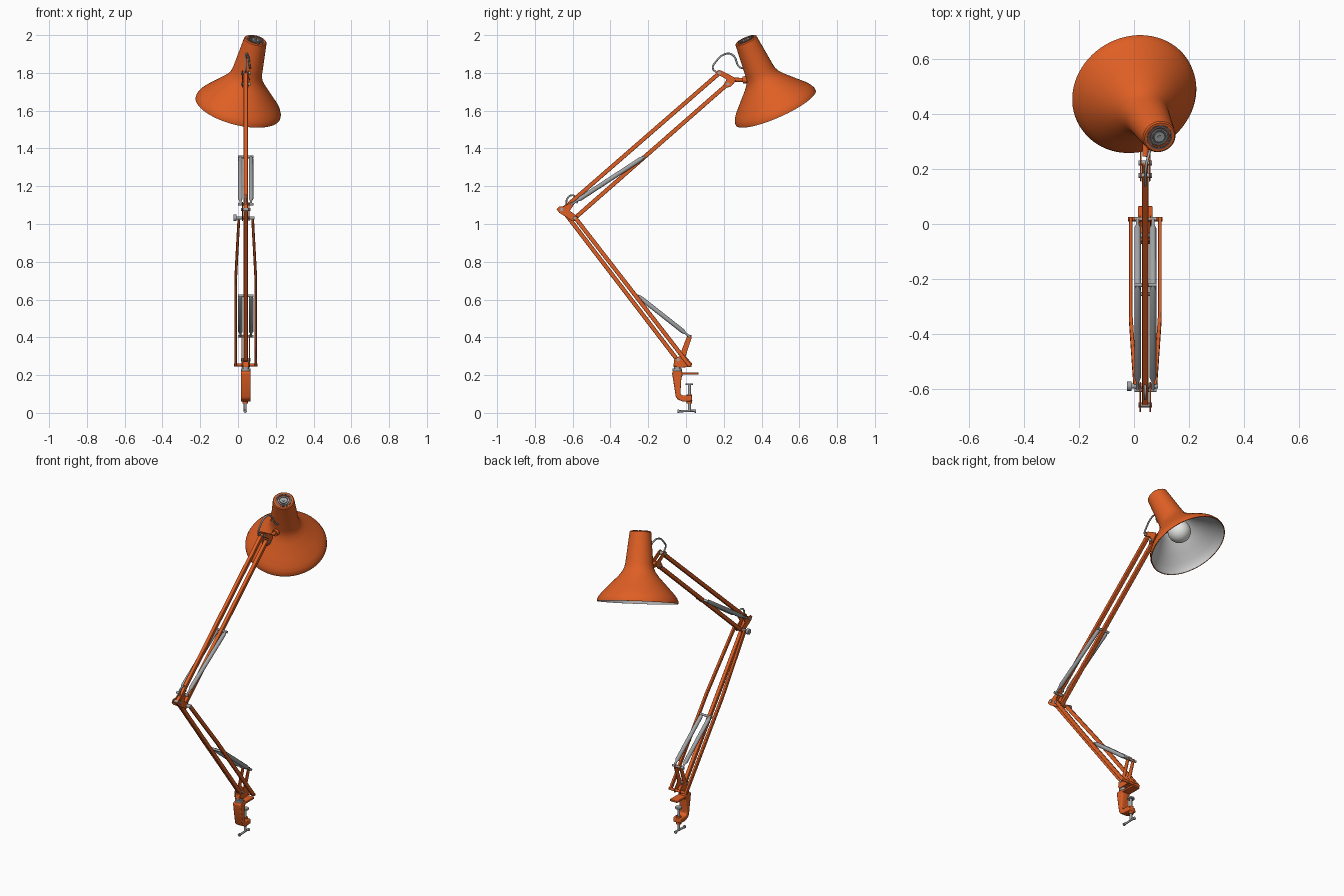
import bpy, bmesh, math
from mathutils import Vector, Matrix

if "Cube" in bpy.data.objects:
    bpy.data.objects.remove(bpy.data.objects["Cube"])

CX = 0.041  # centre plane of the arm


def material(name, rgb):
    m = bpy.data.materials.new(name)
    m.diffuse_color = (*rgb, 1)
    m.use_nodes = True
    m.node_tree.nodes["Principled BSDF"].inputs["Base Color"].default_value = m.diffuse_color
    return m


ORANGE = material("orange_paint", (0.74, 0.115, 0.018))
STEEL = material("grey_steel", (0.36, 0.37, 0.38))
DARK = material("dark_grey", (0.10, 0.10, 0.11))
INNER = material("shade_lining", (0.60, 0.60, 0.60))
GLASS = material("bulb_white", (0.80, 0.80, 0.78))


def finish(name, bm, mats, bevel=0.0, smooth=True):
    bmesh.ops.recalc_face_normals(bm, faces=bm.faces)
    me = bpy.data.meshes.new(name)
    bm.to_mesh(me)
    bm.free()
    ob = bpy.data.objects.new(name, me)
    bpy.context.collection.objects.link(ob)
    for m in mats:
        me.materials.append(m)
    if bevel:
        b = ob.modifiers.new("bevel", "BEVEL")
        b.width, b.segments = bevel, 2
    if smooth:
        bpy.ops.object.select_all(action='DESELECT')
        bpy.context.view_layer.objects.active = ob
        ob.select_set(True)
        bpy.ops.object.shade_smooth_by_angle(angle=math.radians(35))
    return ob


def frame(origin, axis):
    return Matrix.Translation(origin) @ Vector(axis).to_track_quat('Z', 'Y').to_matrix().to_4x4()


def revolve(name, profile, origin, axis, mats, n=24, split=None):
    """Spin (radius, height) points round an axis; segments from index split use material 1."""
    bm = bmesh.new()
    rings = []
    for r, h in profile:
        if r < 1e-5:
            rings.append([bm.verts.new((0, 0, h))] * n)
        else:
            rings.append([bm.verts.new((r * math.cos(2 * math.pi * i / n),
                                        r * math.sin(2 * math.pi * i / n), h)) for i in range(n)])
    for k in range(len(rings) - 1):
        for i in range(n):
            j = (i + 1) % n
            vs = list(dict.fromkeys((rings[k][i], rings[k][j], rings[k + 1][j], rings[k + 1][i])))
            f = bm.faces.new(vs)
            f.material_index = 1 if split is not None and k >= split else 0
    bm.transform(frame(origin, axis))
    return finish(name, bm, mats)


def rod(name, a, b, r, mat, n=16):
    a, b = Vector(a), Vector(b)
    L = (b - a).length
    return revolve(name, [(0, 0), (r, 0), (r, L), (0, L)], a, b - a, [mat], n)


def pin(name, y, z, x0, x1, r, mat):
    return rod(name, (x0, y, z), (x1, y, z), r, mat)


def bar(name, pts, w, d, mat):
    """Square tube along a path lying near the arm plane."""
    pts = [Vector(p) for p in pts]
    t = (pts[-1] - pts[0]).normalized()
    side = Vector((1, 0, 0))
    up = side.cross(t).normalized()
    bm = bmesh.new()
    rings = [[bm.verts.new(p + side * sx * w / 2 + up * su * d / 2)
              for sx, su in ((-1, -1), (1, -1), (1, 1), (-1, 1))] for p in pts]
    for a, b in zip(rings, rings[1:]):
        for i in range(4):
            bm.faces.new((a[i], a[(i + 1) % 4], b[(i + 1) % 4], b[i]))
    bm.faces.new(rings[0])
    bm.faces.new(rings[-1])
    return finish(name, bm, [mat], 0.003)


def plate(name, outline, x0, x1, mat, bevel=0.002):
    """Side profile (y, z) extruded across x."""
    bm = bmesh.new()
    f = bm.faces.new([bm.verts.new((x0, y, z)) for y, z in outline])
    g = bmesh.ops.extrude_face_region(bm, geom=[f])["geom"]
    bmesh.ops.translate(bm, vec=(x1 - x0, 0, 0), verts=[v for v in g if isinstance(v, bmesh.types.BMVert)])
    return finish(name, bm, [mat], bevel)


def plate_pair(name, outline, off=0.018, t=0.005):
    for label, s in (("left", -1), ("right", 1)):
        x = CX + s * off
        plate(f"{name}_{label}", outline, x - t / 2, x + t / 2, ORANGE, 0.001)


def wire(name, pts, r, mat):
    cu = bpy.data.curves.new(name, 'CURVE')
    cu.dimensions = '3D'
    cu.bevel_depth, cu.bevel_resolution, cu.use_fill_caps = r, 3, True
    sp = cu.splines.new('BEZIER')
    sp.bezier_points.add(len(pts) - 1)
    for bp, p in zip(sp.bezier_points, pts):
        bp.co = p
        bp.handle_left_type = bp.handle_right_type = 'AUTO'
    cu.materials.append(mat)
    bpy.context.collection.objects.link(bpy.data.objects.new(name, cu))


# --- shade: orange outside, pale lining inside
base = Vector((0.0, 0.475, 1.615))
axis = Vector((0.093, -0.159, 0.36)).normalized()
outer = [(0.036, 0.398), (0.036, 0.405), (0.056, 0.405), (0.061, 0.400), (0.079, 0.222), (0.084, 0.197),
         (0.095, 0.174), (0.115, 0.148), (0.170, 0.090), (0.206, 0.052), (0.222, 0.031),
         (0.230, 0.013), (0.231, 0.0), (0.226, 0.0)]
inner = [(0.224, 0.013), (0.216, 0.030), (0.200, 0.050), (0.164, 0.086), (0.109, 0.142), (0.088, 0.172),
         (0.077, 0.197), (0.072, 0.222), (0.066, 0.280), (0.0, 0.280)]
revolve("lamp_shade", outer + inner, base, axis, [ORANGE, INNER], 72, split=len(outer) - 1)

# --- cap vents and bulb
top = base + axis * 0.385
revolve("cap_recess", [(0.050, 0), (0.050, 0.014), (0, 0.014)], top, axis, [DARK], 40)
revolve("cap_vent_ring", [(0.040, 0.012), (0.040, 0.022), (0.047, 0.022), (0.047, 0.012)],
        top, axis, [DARK], 40)
revolve("cap_inner_ring", [(0.026, 0.010), (0.026, 0.019), (0.031, 0.019), (0.031, 0.010)],
        top, axis, [STEEL], 32)
revolve("cap_button", [(0.020, 0.010), (0.020, 0.020), (0.008, 0.020), (0.008, 0.024), (0, 0.024)],
        top, axis, [STEEL], 24)
R = 0.066
ball = [(R * math.sin(a), -R * math.cos(a)) for a in [math.radians(15 * i) for i in range(10)]]
revolve("light_bulb", ball + [(0.032, 0.075), (0.028, 0.10), (0.028, 0.17)],
        base + axis * 0.115, axis, [GLASS], 32)

# --- upper arm bars
bar("upper_arm_top_bar", [(CX, -0.655, 1.075), (CX, 0.178, 1.80)], 0.022, 0.022, ORANGE)
bar("upper_arm_bottom_bar", [(CX, -0.59, 1.03), (CX, 0.225, 1.745)], 0.022, 0.022, ORANGE)

# --- lower arm: single rear bar, forked front pair
bar("lower_arm_rear_bar", [(CX, -0.65, 1.07), (CX, -0.045, 0.28)], 0.022, 0.022, ORANGE)
for label, s in (("left", -1), ("right", 1)):
    path = [(CX + s * 0.036, -0.588, 1.035), (CX + s * 0.047, -0.43, 0.831),
            (CX + s * 0.053, -0.34, 0.715), (CX + s * 0.053, 0.018, 0.252)]
    bar(f"lower_arm_front_bar_{label}", path, 0.014, 0.022, ORANGE)

# --- springs, two per arm, with thin hooked ends
for arm, a, b in (("upper", (-0.605, 1.105), (-0.222, 1.355)), ("lower", (0.018, 0.405), (-0.255, 0.62))):
    for label, s in (("left", -1), ("right", 1)):
        p, q = (Vector((CX + s * 0.028, *e)) for e in (a, b))
        L = (q - p).length
        revolve(f"{arm}_spring_{label}",
                [(0, 0), (0.006, 0), (0.006, L * 0.08), (0.012, L * 0.12), (0.012, L * 0.95),
                 (0.006, L), (0, L)], p, q - p, [STEEL], 20)
    for end, e in (("lower_end", a), ("upper_end", b)):
        pin(f"{arm}_spring_pin_{end}", *e, CX - 0.040, CX + 0.040, 0.007, STEEL)

# --- elbow bracket, pivots and tension knob
plate_pair("elbow_bracket", [(-0.685, 1.078), (-0.672, 1.060), (-0.60, 1.015), (-0.578, 1.018),
                             (-0.575, 1.040), (-0.615, 1.07), (-0.592, 1.105), (-0.605, 1.118),
                             (-0.648, 1.092), (-0.672, 1.093)])
pin("elbow_rear_pivot", -0.658, 1.077, CX - 0.024, CX + 0.024, 0.009, STEEL)
pin("elbow_front_pivot", -0.590, 1.032, CX - 0.052, CX + 0.046, 0.009, STEEL)
pin("elbow_knob", -0.590, 1.032, CX - 0.066, CX - 0.050, 0.017, STEEL)
wire("elbow_cable", [(CX, -0.635, 1.095), (CX, -0.628, 1.135), (CX, -0.605, 1.152),
                     (CX, -0.582, 1.14), (CX, -0.575, 1.11)], 0.005, STEEL)

# --- head bracket, joint to shade and cable loop
plate_pair("head_bracket", [(0.155, 1.80), (0.172, 1.815), (0.192, 1.810), (0.258, 1.775), (0.262, 1.755),
                            (0.235, 1.725), (0.205, 1.722), (0.200, 1.74), (0.215, 1.765)], 0.016)
pin("head_top_pivot", 0.176, 1.798, CX - 0.024, CX + 0.024, 0.009, STEEL)
pin("head_bottom_pivot", 0.222, 1.741, CX - 0.024, CX + 0.024, 0.009, STEEL)
rod("shade_joint", (CX, 0.245, 1.764), (0.044, 0.345, 1.762), 0.011, ORANGE)
rod("shade_joint_collar", (0.043, 0.30, 1.762), (0.045, 0.355, 1.768), 0.019, ORANGE)
wire("head_cable", [(CX, 0.165, 1.80), (CX, 0.142, 1.825), (CX, 0.155, 1.855), (CX + 0.004, 0.215, 1.902),
                    (CX + 0.012, 0.25, 1.892), (CX + 0.022, 0.285, 1.83), (CX + 0.026, 0.32, 1.825)],
     0.005, STEEL)

# --- base bracket and swivel
plate_pair("base_bracket", [(0.004, 0.402), (0.012, 0.415), (0.028, 0.412), (0.030, 0.398), (-0.002, 0.30),
                            (0.032, 0.262), (0.028, 0.243), (-0.04, 0.240), (-0.066, 0.252),
                            (-0.062, 0.285), (-0.035, 0.300)], 0.019)
plate("base_block", [(-0.066, 0.243), (-0.062, 0.272), (-0.01, 0.268), (0.01, 0.243)],
      CX - 0.016, CX + 0.016, ORANGE)
pin("base_front_pivot", 0.018, 0.254, CX - 0.062, CX + 0.062, 0.008, ORANGE)
pin("base_rear_pivot", -0.042, 0.282, CX - 0.026, CX + 0.026, 0.009, STEEL)
rod("swivel_post", (CX, -0.046, 0.20), (CX, -0.046, 0.25), 0.018, STEEL)
rod("swivel_collar", (CX, -0.046, 0.222), (CX, -0.046, 0.234), 0.025, STEEL)

# --- desk clamp with screw and T handle
plate("clamp_body", [(-0.074, 0.212), (-0.068, 0.222), (-0.02, 0.222), (-0.018, 0.198), (-0.024, 0.19),
                     (-0.030, 0.10), (-0.018, 0.092), (0.030, 0.092), (0.034, 0.062), (-0.018, 0.060),
                     (-0.045, 0.072), (-0.054, 0.085)], CX - 0.026, CX + 0.026, ORANGE, 0.006)
plate("clamp_top_plate", [(-0.06, 0.202), (-0.06, 0.214), (0.066, 0.214), (0.066, 0.202)],
      CX - 0.026, CX + 0.026, ORANGE, 0.003)
rod("clamp_screw", (CX - 0.003, 0.018, 0.008), (CX - 0.003, 0.018, 0.15), 0.008, STEEL)
rod("clamp_pad", (CX - 0.003, 0.018, 0.147), (CX - 0.003, 0.018, 0.156), 0.020, STEEL)
rod("clamp_screw_nut", (CX - 0.003, 0.018, 0.050), (CX - 0.003, 0.018, 0.098), 0.015, ORANGE)
rod("clamp_handle", (CX - 0.003, -0.046, 0.008), (CX - 0.003, 0.050, 0.012), 0.006, STEEL)
for label, y in (("rear", -0.044), ("front", 0.044)):
    rod(f"clamp_handle_end_{label}", (CX - 0.003, y, 0.009), (CX - 0.003, y + 0.008, 0.009), 0.009, STEEL)
